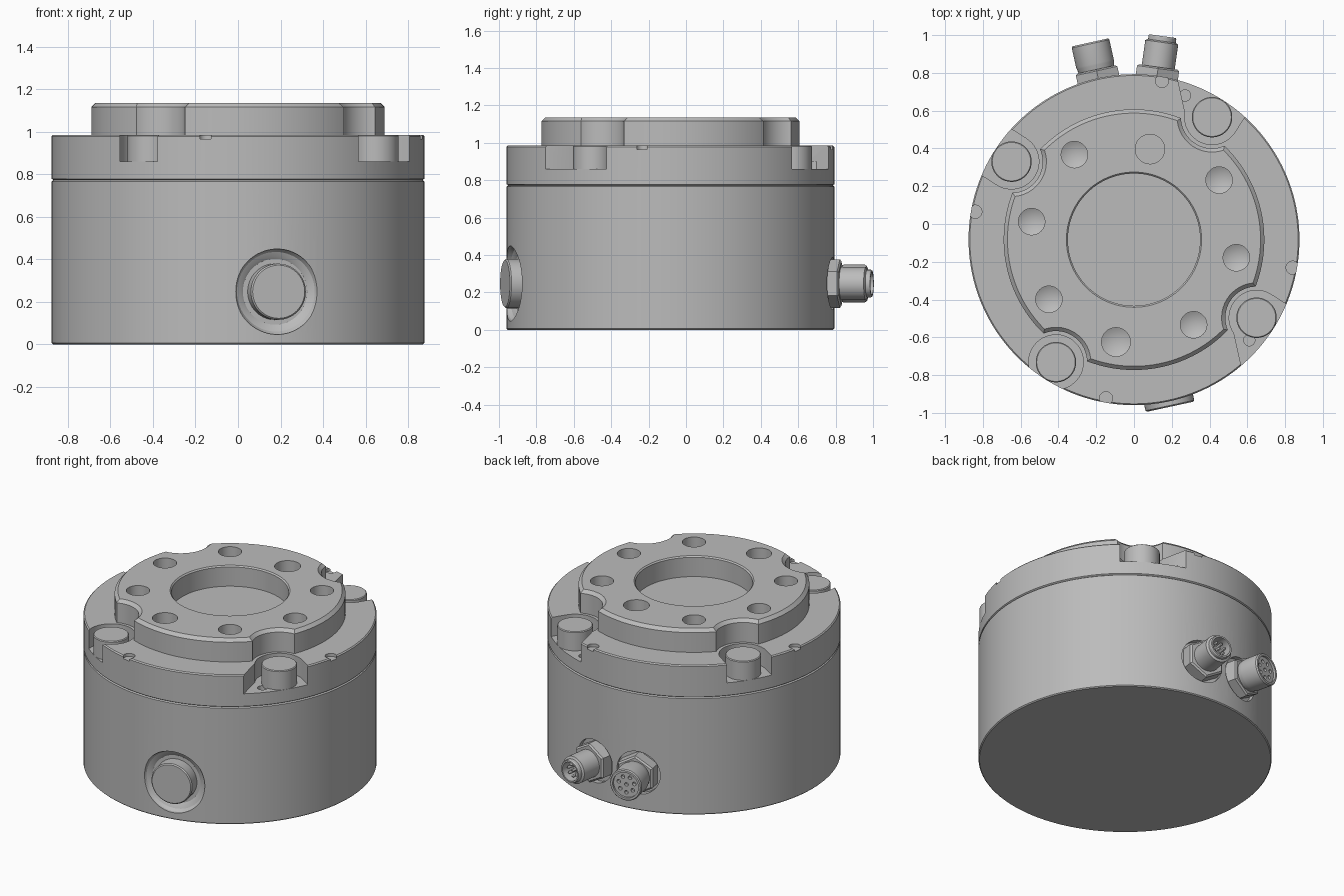
import bpy, bmesh
from math import radians, pi, cos, sin
from mathutils import Matrix, Vector

cube = bpy.data.objects.get("Cube")
if cube:
    bpy.data.objects.remove(cube, do_unlink=True)

grey = bpy.data.materials.new("machined_grey")
grey.use_nodes = True
tone = (0.5, 0.5, 0.5, 1)
grey.diffuse_color = tone
grey.node_tree.nodes["Principled BSDF"].inputs["Base Color"].default_value = tone

AXIS = Matrix.Translation((0, -0.083, 0))   # main axis of the body
TOP, DECK, FLOOR, OUTER = 1.135, 0.985, 0.86, 0.876


def at(angle, r, z=0):
    """Frame on the body axis: x points outwards, z up."""
    return AXIS @ Matrix.Rotation(radians(angle), 4, 'Z') @ Matrix.Translation((r, 0, z))


def outward(angle, z):
    """Frame whose z points radially out of the body wall."""
    return at(angle, 0, z) @ Matrix.Rotation(pi / 2, 4, 'Y')


def make(name, bm, matrix):
    bm.transform(matrix)
    bmesh.ops.recalc_face_normals(bm, faces=bm.faces)
    me = bpy.data.meshes.new(name)
    bm.to_mesh(me)
    bm.free()
    me.materials.append(grey)
    ob = bpy.data.objects.new(name, me)
    bpy.context.scene.collection.objects.link(ob)
    return ob


def lathe(name, profile, matrix=AXIS, sides=48):
    """Solid of revolution from (radius, height) points, capped flat."""
    bm = bmesh.new()
    rings = []
    for r, z in profile:
        n = sides if r > 0 else 1
        rings.append([bm.verts.new((r * cos(2 * pi * i / sides), r * sin(2 * pi * i / sides), z))
                      for i in range(n)])
    for a, b in zip(rings, rings[1:]):
        for i in range(sides):
            j = (i + 1) % sides
            ids = [a[i % len(a)], a[j % len(a)], b[j % len(b)], b[i % len(b)]]
            bm.faces.new(list(dict.fromkeys(ids)))
    for ring in (rings[0], rings[-1]):
        if len(ring) > 1:
            bm.faces.new(ring)
    return make(name, bm, matrix)


def rod(name, r, z0, z1, matrix=AXIS, sides=48):
    return lathe(name, [(r, z0), (r, z1)], matrix, sides)


def prism(name, outline, z0, z1, matrix):
    bm = bmesh.new()
    face = bm.faces.new([bm.verts.new((x, y, z0)) for x, y in outline])
    out = bmesh.ops.extrude_face_region(bm, geom=[face])
    bmesh.ops.translate(bm, vec=(0, 0, z1 - z0),
                        verts=[v for v in out["geom"] if isinstance(v, bmesh.types.BMVert)])
    return make(name, bm, matrix)


def carve(ob, cutters):
    """Subtract the cutters, bake the result and remove them."""
    for c in cutters:
        c.hide_render = True
        mod = ob.modifiers.new("cut", 'BOOLEAN')
        mod.operation, mod.solver, mod.object = 'DIFFERENCE', 'EXACT', c
    graph = bpy.context.evaluated_depsgraph_get()
    baked = bpy.data.meshes.new_from_object(ob.evaluated_get(graph))
    ob.modifiers.clear()
    ob.data = baked
    for c in cutters:
        bpy.data.objects.remove(c, do_unlink=True)


CORNERS = [57.5 + 90 * i for i in range(4)]
PILLAR_R = 0.769
PLUG, SOCKET_F, SOCKET_M, PORT_Z = -77.8, 102.5, 82, 0.247

# Lower housing with a plug recess and two spot faces for the sockets
housing = lathe("housing", [(0.87, 0), (OUTER, 0.006), (OUTER, 0.766), (0.868, 0.772)], sides=160)
carve(housing, [
    lathe("plug_recess", [(0.155, 0.825), (0.165, 0.832), (0.187, 0.842), (0.2, 0.86), (0.205, 0.95)],
          outward(PLUG, PORT_Z), 64),
    rod("spot_face_a", 0.14, 0.842, 1, outward(SOCKET_F, PORT_Z)),
    rod("spot_face_b", 0.14, 0.842, 1, outward(SOCKET_M, PORT_Z)),
])

# Upper ring with four open pockets, edge notches and pin holes
ring = lathe("upper_ring", [(0.868, 0.772), (OUTER, 0.778), (OUTER, 0.978), (0.869, DECK)], sides=160)
cuts = []
for i, a in enumerate(CORNERS):
    cuts.append(rod("pocket", 0.145, FLOOR, 1.1, at(a, PILLAR_R)))
    cuts.append(prism("mouth", [(0, -0.145), (0.3, -0.145), (0.3, 0.145), (0, 0.145)],
                      FLOOR, 1.1, at(a, PILLAR_R)))
    cuts.append(rod("edge_notch", 0.035, 0.965, 1.1, at(80 + 90 * i, 0.853), 24))
for a, s in ((CORNERS[0], 1), (CORNERS[3], -1)):
    cuts.append(prism("side_pocket", [(-0.09, s * 0.1), (0.08, s * 0.27), (0.14, s * 0.38),
                                      (0.3, s * 0.38), (0.3, 0), (0, 0)],
                      FLOOR, 1.1, at(a, PILLAR_R)))
    cuts.append(rod("pin_hole", 0.03, 0.82, 0.9, at(a + s * 13 if s > 0 else a - 8.6, 0.81), 24))
carve(ring, cuts)

# Pillars standing in the pockets
for a in CORNERS:
    lathe("pocket_pillar", [(0.107, 0.85), (0.107, 0.98), (0.102, DECK)], at(a, PILLAR_R))

# Mounting flange with bore, scalloped corners and a circle of holes
flange = lathe("mounting_flange", [(0.69, 0.975), (0.69, TOP - 0.02), (0.67, TOP)], sides=160)
cuts = [lathe("bore", [(0.35, 1.0), (0.35, TOP - 0.008), (0.366, TOP + 0.008)], sides=96)]
for i, a in enumerate(CORNERS):
    cuts.append(lathe("scallop", [(0.165, 0.9), (0.165, TOP - 0.02), (0.205, TOP + 0.02)],
                      at(a, PILLAR_R)))
for i in range(8):
    a = 80 + 45 * i
    if i == 0:
        cuts.append(rod("dowel_hole", 0.078, 1.02, 1.2, at(a, 0.487)))
    else:
        r = 0.076 if i == 4 else 0.07
        cuts.append(lathe("bolt_hole", [(0, 0.99), (r, 1.025), (r, 1.2)], at(a, 0.55)))
carve(flange, cuts)

# Round plug on the front wall
lathe("front_plug", [(0.132, 0.81), (0.132, 0.898), (0.125, 0.905)], outward(PLUG, PORT_Z), 64)

# Two cable sockets on the back wall
for a in (SOCKET_F, SOCKET_M):
    lathe("hex_nut", [(0.13, 0.83), (0.13, 0.915), (0.118, 0.923)], outward(a, PORT_Z), 6)

wide = outward(SOCKET_F, PORT_Z)
barrel = lathe("wide_socket", [(0.09, 0.9), (0.1, 0.945), (0.102, 0.955), (0.102, 1.062), (0.096, 1.07)], wide)
cuts = [lathe("rim", [(0.083, 1.055), (0.083, 1.1)], wide)]
spots = [(0, 0)] + [(0.052 * cos(2 * pi * k / 7), 0.052 * sin(2 * pi * k / 7)) for k in range(7)]
for x, y in spots:
    cuts.append(rod("contact_hole", 0.012, 1.03, 1.1, wide @ Matrix.Translation((x, y, 0)), 12))
carve(barrel, cuts)

slim = outward(SOCKET_M, PORT_Z)
barrel = lathe("slim_socket", [(0.088, 0.9), (0.088, 1.055), (0.074, 1.062), (0.074, 1.082), (0.07, 1.088)], slim)
carve(barrel, [rod("cavity", 0.06, 1.0, 1.2, slim)])
for x, y in spots:
    lathe("contact_pin", [(0.009, 0.99), (0.009, 1.06), (0.004, 1.068)],
          slim @ Matrix.Translation((x * 0.72, y * 0.72, 0)), 12)

# Smooth curved walls, keep edges crisp
for ob in bpy.context.scene.collection.objects:
    if ob.type == 'MESH' and ob.data.materials and ob.data.materials[0] == grey:
        ob.data.shade_smooth()
        ob.data.set_sharp_from_angle(angle=radians(28))
